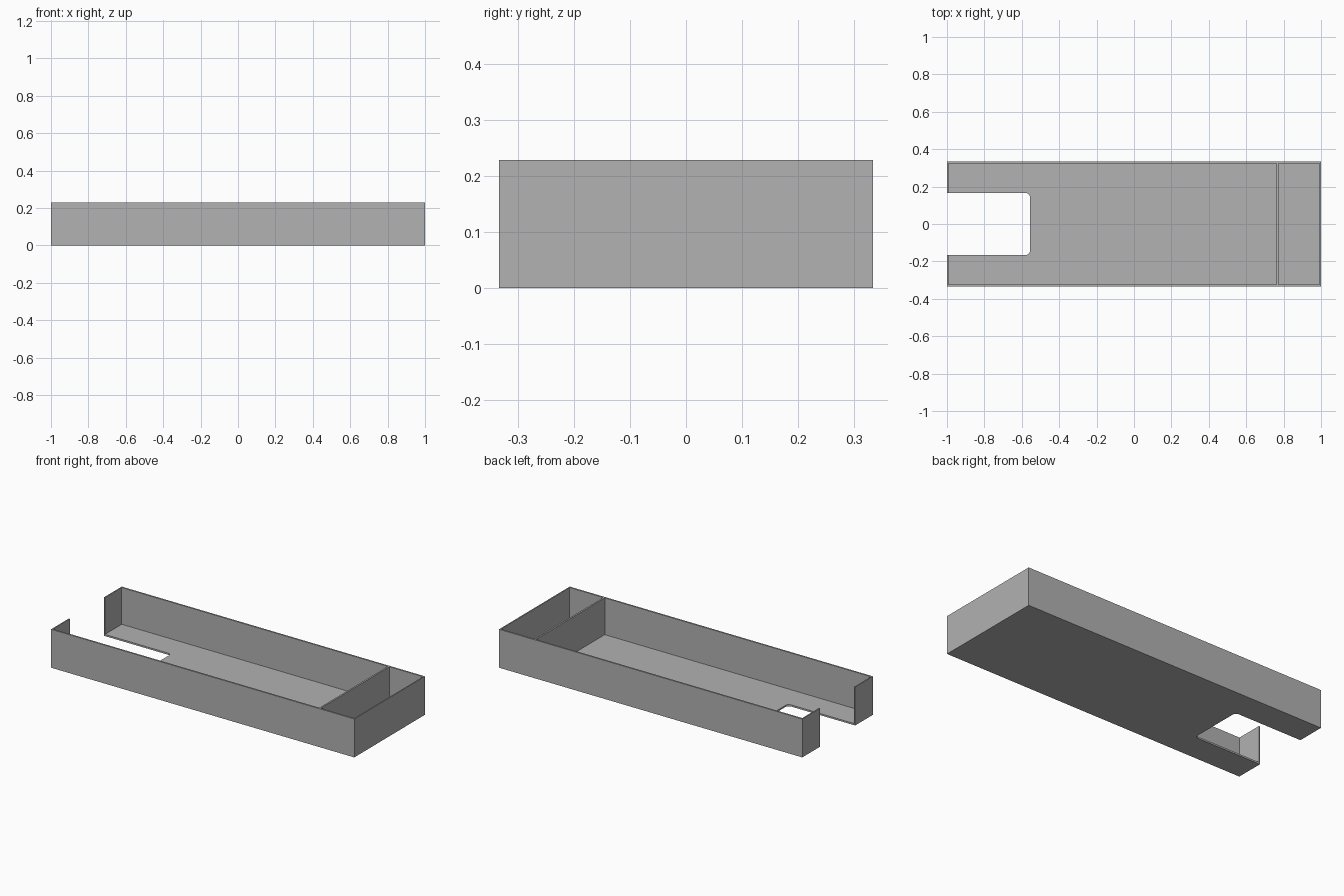
import bpy
import bmesh
import math
from mathutils import Vector

cube = bpy.data.objects.get("Cube")
if cube:
    bpy.data.objects.remove(cube, do_unlink=True)

# Overall sizes
HALF_X, HALF_Y, HEIGHT = 1.0, 0.333, 0.229
SIDE, END, FLOOR = 0.01, 0.007, 0.01
DIV_A, DIV_B = 0.762, 0.772
NOTCH_X, NOTCH_Y, FILLET = -0.556, 0.165, 0.022

grey = bpy.data.materials.new("plain_grey")
grey.use_nodes = True
colour = (0.445, 0.445, 0.445, 1)
grey.diffuse_color = colour
grey.node_tree.nodes["Principled BSDF"].inputs["Base Color"].default_value = colour


def prism(name, outline, z0, z1):
    """Extrude a flat outline from z0 up to z1."""
    bm = bmesh.new()
    face = bm.faces.new([bm.verts.new((x, y, z0)) for x, y in outline])
    top = bmesh.ops.extrude_face_region(bm, geom=[face])["geom"]
    verts = [g for g in top if isinstance(g, bmesh.types.BMVert)]
    bmesh.ops.translate(bm, verts=verts, vec=Vector((0, 0, z1 - z0)))
    bmesh.ops.recalc_face_normals(bm, faces=bm.faces)
    mesh = bpy.data.meshes.new(name)
    bm.to_mesh(mesh)
    bm.free()
    mesh.materials.append(grey)
    obj = bpy.data.objects.new(name, mesh)
    bpy.context.collection.objects.link(obj)
    return obj


def rect(x0, x1, half_y):
    return [(x0, -half_y), (x1, -half_y), (x1, half_y), (x0, half_y)]


# Solid block to hollow out
tray = prism("tray", rect(-HALF_X, HALF_X, HALF_Y), 0, HEIGHT)

# Main and small compartments, with the divider left between them
inner_y = HALF_Y - SIDE
cutters = [
    prism("main_cavity_cutter", rect(-HALF_X + END, DIV_A, inner_y), FLOOR, HEIGHT + 0.1),
    prism("small_cavity_cutter", rect(DIV_B, HALF_X - END, inner_y), FLOOR, HEIGHT + 0.1),
]

# Open notch through the end wall and floor, with rounded inner corners
corner = []
for i in range(9):
    a = math.pi / 2 * i / 8
    corner.append((NOTCH_X - FILLET + FILLET * math.cos(a),
                   NOTCH_Y - FILLET + FILLET * math.sin(a)))
outline = [(-1.2, -NOTCH_Y)] + [(x, -y) for x, y in reversed(corner)]
outline += corner + [(-1.2, NOTCH_Y)]
cutters.append(prism("notch_cutter", outline, -0.1, HEIGHT + 0.1))

# Cut, then drop the cutters
bpy.context.view_layer.objects.active = tray
for cutter in cutters:
    cutter.hide_render = True
    mod = tray.modifiers.new(cutter.name, "BOOLEAN")
    mod.operation = "DIFFERENCE"
    mod.solver = "EXACT"
    mod.object = cutter
    bpy.ops.object.modifier_apply(modifier=mod.name)
    bpy.data.objects.remove(cutter, do_unlink=True)

for poly in tray.data.polygons:
    poly.use_smooth = False
